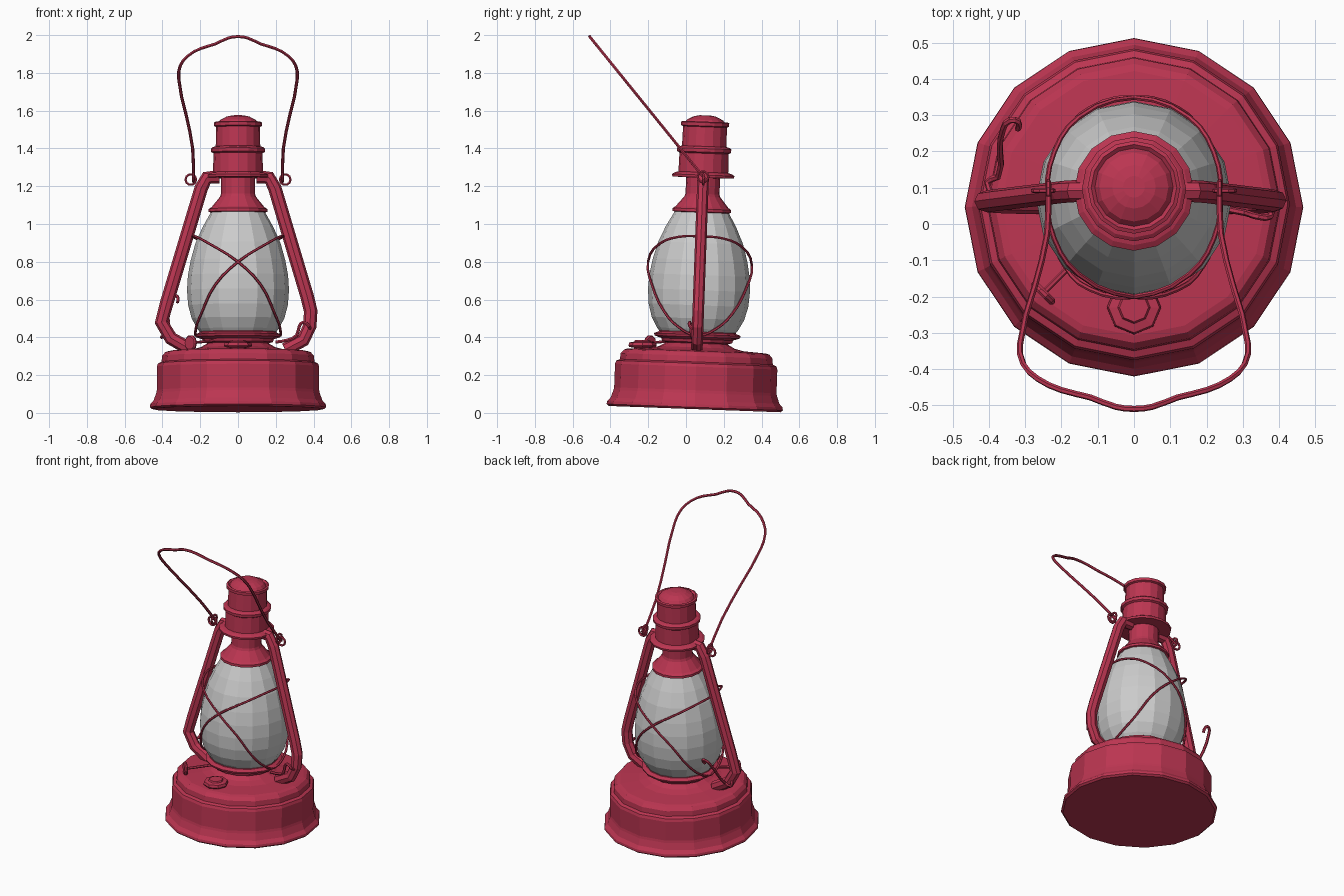
import bpy, math
from mathutils import Matrix, Vector

if "Cube" in bpy.data.objects:
    bpy.data.objects.remove(bpy.data.objects["Cube"])

red = bpy.data.materials.new("red_enamel")
red.diffuse_color = (0.5, 0.036, 0.083, 1)
red.use_nodes = True
red.node_tree.nodes["Principled BSDF"].inputs["Base Color"].default_value = red.diffuse_color

# The body leans back slightly; wires and handle use upright coordinates
LEAN = Matrix.Translation((0, 0.045, 0)) @ Matrix.Rotation(math.radians(-2.1), 4, 'X')


def add(name, mesh, mat=red, matrix=Matrix()):
    mesh.transform(matrix)
    if mat:
        mesh.materials.clear()
        mesh.materials.append(mat)
    for p in mesh.polygons:
        p.use_smooth = False
    ob = bpy.data.objects.new(name, mesh)
    bpy.context.collection.objects.link(ob)
    return ob


def lathe(name, profile, n=16, mat=red, matrix=LEAN):
    """Spin (radius, z) points, closed at both ends."""
    verts, faces = [], []
    for r, z in profile:
        for i in range(n):
            a = 2 * math.pi * i / n
            verts.append((r * math.cos(a), r * math.sin(a), z))
    for k in range(len(profile) - 1):
        for i in range(n):
            j = (i + 1) % n
            faces.append((k * n + i, k * n + j, (k + 1) * n + j, (k + 1) * n + i))
    faces.append(tuple(reversed(range(n))))
    faces.append(tuple(range(len(verts) - n, len(verts))))
    me = bpy.data.meshes.new(name)
    me.from_pydata(verts, [], faces)
    return add(name, me, mat, matrix)


def wire(name, pts, radius=0.008, closed=False, res=1, matrix=Matrix(), smooth=0):
    """Round rod along points; smooth > 0 runs a Bezier through them."""
    cu = bpy.data.curves.new(name, 'CURVE')
    cu.dimensions = '3D'
    cu.bevel_depth = radius
    cu.bevel_resolution = res
    cu.use_fill_caps = True
    if smooth:
        cu.resolution_u = smooth
        sp = cu.splines.new('BEZIER')
        sp.bezier_points.add(len(pts) - 1)
        for b, p in zip(sp.bezier_points, pts):
            b.co = p
            b.handle_left_type = b.handle_right_type = 'AUTO'
    else:
        sp = cu.splines.new('POLY')
        sp.points.add(len(pts) - 1)
        for b, p in zip(sp.points, pts):
            b.co = (*p, 1)
    sp.use_cyclic_u = closed
    tmp = bpy.data.objects.new(name + "_path", cu)
    bpy.context.collection.objects.link(tmp)
    bpy.context.view_layer.update()
    me = bpy.data.meshes.new_from_object(tmp)
    bpy.data.objects.remove(tmp)
    return add(name, me, red, matrix)


# Fuel tank with stepped rim and raised deck
lathe("fuel_tank", [(0.455, 0.02), (0.467, 0.03), (0.465, 0.045), (0.447, 0.065),
                    (0.433, 0.105), (0.43, 0.12), (0.43, 0.245), (0.424, 0.262),
                    (0.405, 0.27), (0.402, 0.302), (0.385, 0.322), (0.365, 0.328),
                    (0.25, 0.335), (0.2, 0.347), (0.15, 0.375)])

# Burner and globe seat
lathe("burner", [(0.15, 0.34), (0.15, 0.365), (0.185, 0.375), (0.19, 0.39), (0.225, 0.402),
                 (0.23, 0.415), (0.205, 0.425), (0.2, 0.44)])

# Glass globe
lathe("glass_globe", [(0.2, 0.425), (0.215, 0.445), (0.245, 0.5), (0.264, 0.57), (0.27, 0.65),
                      (0.265, 0.73), (0.25, 0.81), (0.225, 0.9), (0.187, 0.985),
                      (0.145, 1.06), (0.135, 1.085)], mat=None)

# Chimney: globe cone, neck, flange, hood, band and dome
lathe("globe_cone", [(0.14, 1.06), (0.155, 1.065), (0.155, 1.08), (0.14, 1.09), (0.095, 1.145),
                     (0.09, 1.16), (0.09, 1.26)])
lathe("chimney_hood", [(0.09, 1.245), (0.163, 1.247), (0.165, 1.26), (0.15, 1.27), (0.132, 1.275),
                       (0.13, 1.375), (0.142, 1.382), (0.144, 1.4), (0.134, 1.408), (0.118, 1.412),
                       (0.116, 1.515), (0.127, 1.52), (0.128, 1.538), (0.118, 1.543),
                       (0.108, 1.535), (0.095, 1.552), (0.06, 1.57), (0.03, 1.576)])

# Side air tubes
flat = LEAN @ Matrix.Diagonal((1, 0.85, 1, 1))
wire("left_air_tube", [(x, 0, z) for x, z in (
    (-0.1, 1.25), (-0.165, 1.245), (-0.195, 1.19), (-0.375, 0.59), (-0.405, 0.48),
    (-0.355, 0.395), (-0.25, 0.335))], 0.036, res=2, matrix=flat)
wire("right_air_tube", [(x, 0, z) for x, z in (
    (0.1, 1.25), (0.165, 1.245), (0.195, 1.19), (0.365, 0.62), (0.385, 0.54),
    (0.38, 0.46), (0.345, 0.385), (0.25, 0.335))], 0.036, res=2, matrix=flat)

# Crossed wire guard: two tilted loops, mirrored in x
half = [(0.22, 0.12, 0.928), (0.155, 0.215, 0.89), (0, 0.275, 0.79), (-0.12, 0.25, 0.67),
        (-0.19, 0.18, 0.53), (-0.222, 0.1, 0.45)]
loop = ([(0.24, 0, 0.935)] + half + [(-0.225, 0, 0.41)]
        + [(x, -y, z) for x, y, z in reversed(half)])
for name, s in (("guard_wire_a", 1), ("guard_wire_b", -1)):
    wire(name, [(s * x, y, z) for x, y, z in loop], 0.007, True, matrix=LEAN, smooth=3)


def circle(c, u, v, r, n=10):
    c, u, v = Vector(c), Vector(u), Vector(v)
    return [c + r * (math.cos(2 * math.pi * i / n) * u + math.sin(2 * math.pi * i / n) * v)
            for i in range(n)]


# Carrying handle, swung forward
side = [(0.236, 1.225), (0.24, 1.4), (0.275, 1.58), (0.314, 1.77), (0.305, 1.84),
        (0.265, 1.89), (0.2, 1.928), (0.12, 1.953), (0.05, 1.985)]
arch = [(-x, z) for x, z in side] + [(0, 1.992)] + side[::-1]
wire("carry_handle", [(x, -0.51 + 0.81 * (1.992 - z), z) for x, z in arch], 0.0085, smooth=2)

# Handle ears and handle end loops
for name, s in (("left", -1), ("right", 1)):
    wire(name + "_ear", circle((s * 0.25, 0.092, 1.235), (1, 0, 0), (0, 0, 1), 0.028), 0.007, True)
    wire(name + "_handle_loop", circle((s * 0.236, 0.09, 1.25), (0, 1, 0), (0, 0, 1), 0.028),
         0.007, True)

# Filler cap on the front of the deck
lathe("filler_cap", [(0.045, 0.32), (0.045, 0.35), (0.07, 0.354), (0.075, 0.362),
                     (0.07, 0.378), (0.045, 0.382), (0.04, 0.39)], 8,
      matrix=Matrix.Translation((0, -0.23, -0.005)))

# Wick knob and shaft
out = Vector((-0.7, -0.71, 0)).normalized()
knob_at = Vector((-0.25, -0.19, 0.37))
lathe("wick_knob", [(0.036, -0.01), (0.042, -0.004), (0.042, 0.004), (0.036, 0.01)], 10,
      matrix=Matrix.Translation(knob_at) @ out.to_track_quat('Z', 'Y').to_matrix().to_4x4())
wire("wick_shaft", [knob_at, (-0.1, -0.04, 0.385)], 0.008)

# Globe lift lever at the back left and latch wire at the right
wire("lift_lever", [(-0.38, 0.07, 0.42), (-0.405, 0.115, 0.4), (-0.375, 0.13, 0.42),
                    (-0.37, 0.2, 0.5), (-0.36, 0.265, 0.59), (-0.34, 0.287, 0.62),
                    (-0.32, 0.283, 0.615), (-0.32, 0.262, 0.585)], 0.009, smooth=2)
wire("latch_wire", [(0.2, 0.055, 0.375), (0.26, 0.04, 0.385), (0.31, 0.03, 0.41),
                    (0.325, 0.025, 0.46), (0.345, 0.02, 0.48), (0.375, 0.02, 0.46),
                    (0.38, 0.05, 0.44)], 0.009, smooth=2)
